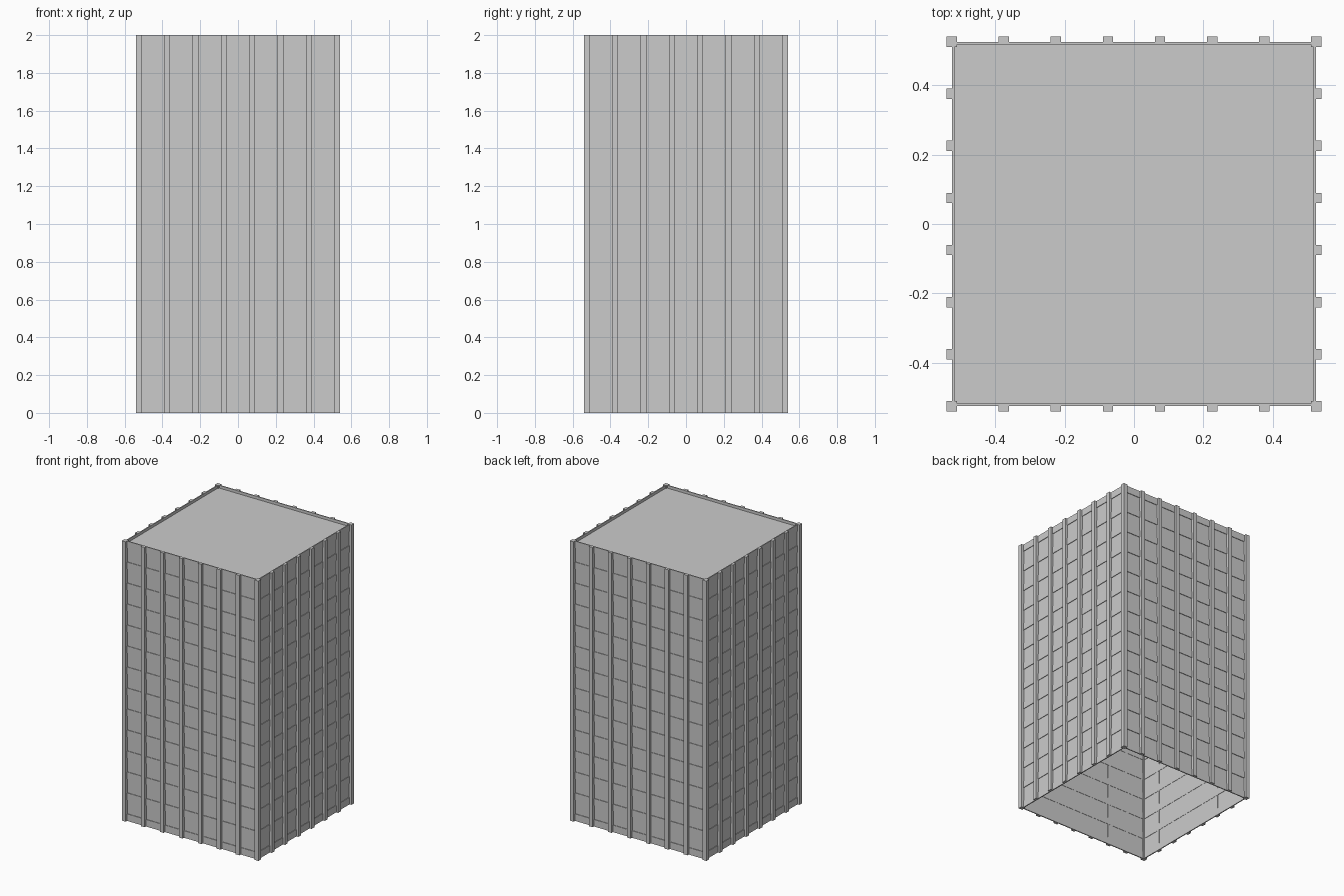
import bpy
import bmesh
from math import pi
from mathutils import Matrix, Vector

cube = bpy.data.objects.get("Cube")
if cube:
    bpy.data.objects.remove(cube, do_unlink=True)

HEIGHT = 2.0
POST = 0.03            # width of every upright
OUTER = 0.54           # outermost face of the uprights
INNER = OUTER - POST   # inner edge of the corner posts
FLOOR = 0.15           # storey height
BAND = 0.05            # height of each floor band
FLOORS = 13

concrete = bpy.data.materials.new("concrete grey")
concrete.use_nodes = True
grey = (0.6, 0.6, 0.6, 1)
concrete.diffuse_color = grey
concrete.node_tree.nodes["Principled BSDF"].inputs["Base Color"].default_value = grey


def add_box(bm, low, high, turn=0):
    """Box between two corners, turned about z by quarter turns."""
    low, high = Vector(low), Vector(high)
    size = Matrix.Diagonal((*(high - low), 1))
    spin = Matrix.Rotation(turn * pi / 2, 4, "Z")
    bmesh.ops.create_cube(bm, size=1,
                          matrix=spin @ Matrix.Translation((low + high) / 2) @ size)


def make_part(name, boxes, turns=4):
    """One object from boxes laid out on the front, repeated on each side."""
    bm = bmesh.new()
    for turn in range(turns):
        for low, high in boxes:
            add_box(bm, low, high, turn)
    mesh = bpy.data.meshes.new(name)
    bm.to_mesh(mesh)
    bm.free()
    mesh.materials.append(concrete)
    obj = bpy.data.objects.new(name, mesh)
    bpy.context.collection.objects.link(obj)
    return obj


# Square posts at the corners
make_part("corner_posts", [((-OUTER, -OUTER, 0), (-INNER, -INNER, HEIGHT))])

# Six slim uprights on each side
make_part("facade_piers", [
    ((x - POST / 2, -OUTER, 0), (x + POST / 2, -0.519, HEIGHT))
    for x in [FLOOR * (i - 2.5) for i in range(6)]])

# Recessed window walls, open underneath
make_part("window_walls", [((-INNER, -0.521, 0), (INNER, -0.52, HEIGHT - BAND / 2))])

# Horizontal floor bands, the top one forming the parapet
make_part("floor_bands", [
    ((-INNER, -0.525, i * FLOOR), (INNER, -0.518, i * FLOOR + BAND))
    for i in range(FLOORS + 1)])

# Flat roof sunk just below the parapet
make_part("roof", [((-0.519, -0.519, HEIGHT - 0.04), (0.519, 0.519, HEIGHT - 0.02))], turns=1)
